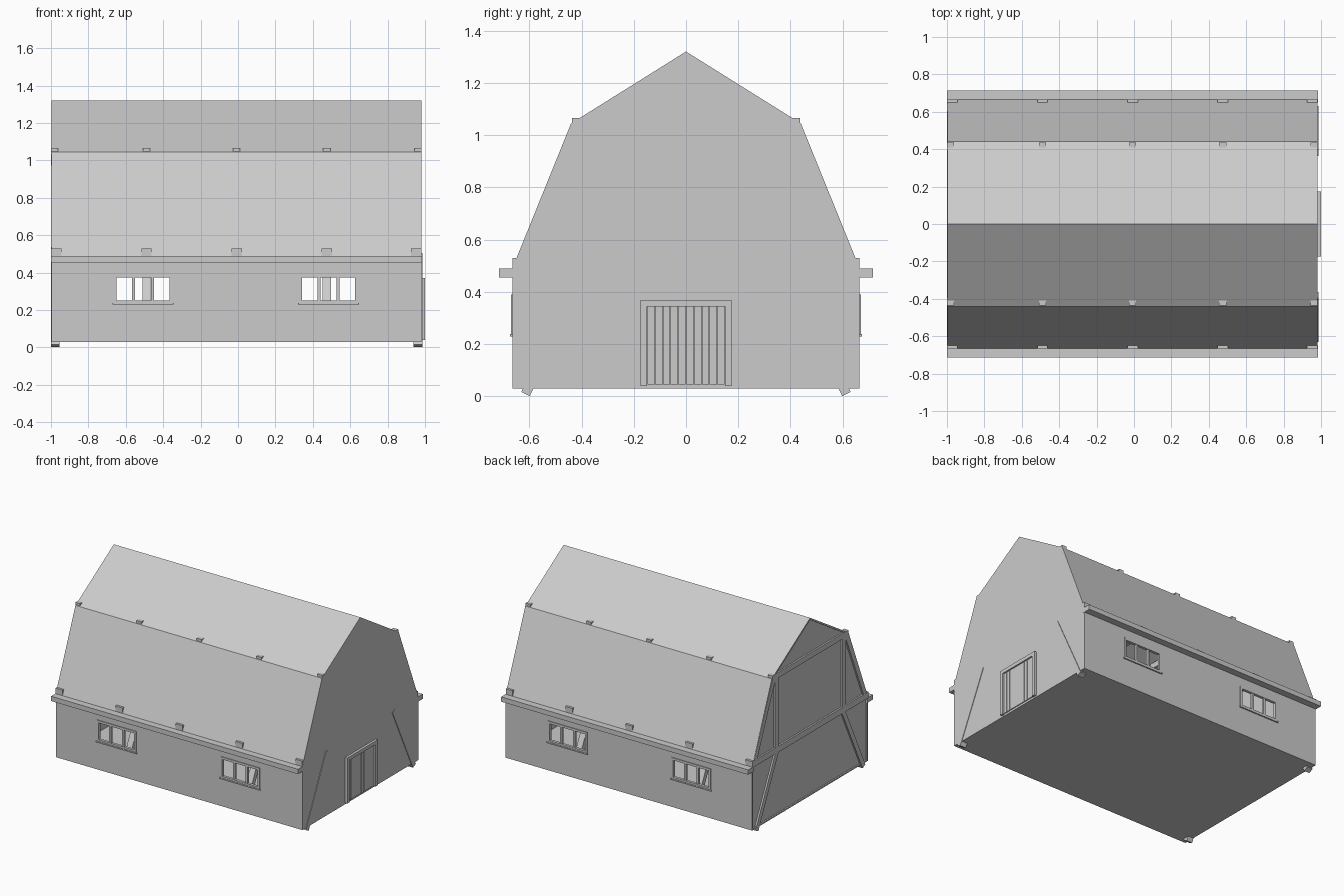
import bpy, bmesh
from mathutils import Vector

if "Cube" in bpy.data.objects:
    bpy.data.objects.remove(bpy.data.objects["Cube"])

X0, X1 = -0.997, 0.982          # ends of roof and long walls
T = 0.012                       # shell thickness
EAVE, KNEE, RIDGE = (0.665, 0.49), (0.44, 1.045), (0.0, 1.32)
SIDES = (-1, 1)


def prism(bm, profile, x0, x1):
    """Extrude a y-z outline along x."""
    a = [bm.verts.new((x0, y, z)) for y, z in profile]
    b = [bm.verts.new((x1, y, z)) for y, z in profile]
    n = len(profile)
    bm.faces.new(a)
    bm.faces.new(b[::-1])
    for i in range(n):
        j = (i + 1) % n
        bm.faces.new((a[i], b[i], b[j], a[j]))


def box(bm, x0, x1, y0, y1, z0, z1):
    prism(bm, [(y0, z0), (y1, z0), (y1, z1), (y0, z1)], x0, x1)


def beam(bm, p, q, w, x0, x1):
    """Straight timber between two y-z points."""
    p, q = Vector(p), Vector(q)
    d = (q - p).normalized()
    n = Vector((-d.y, d.x)) * w / 2
    prism(bm, [tuple(v) for v in (p - n, q - n, q + n, p + n)], x0, x1)


def finish(bm, name):
    bmesh.ops.recalc_face_normals(bm, faces=bm.faces)
    me = bpy.data.meshes.new(name)
    bm.to_mesh(me)
    bm.free()
    ob = bpy.data.objects.new(name, me)
    bpy.context.collection.objects.link(ob)
    return ob


# Floor
bm = bmesh.new()
box(bm, X0, X1, -0.665, 0.665, 0.03, 0.04)
finish(bm, "floor")

# Gambrel roof: two slopes each side
bm = bmesh.new()
for s in SIDES:
    outer = [EAVE, KNEE, RIDGE]
    inner = [(0.652, 0.49), (0.43, 1.037), (0.0, 1.306)]
    for i in range(2):
        quad = [outer[i], outer[i + 1], inner[i + 1], inner[i]]
        prism(bm, [(s * y, z) for y, z in quad], X0, X1)
finish(bm, "roof")

# Gable end walls, the left one set back behind its timber frame
half = [(0.664, 0.03), (0.664, 0.49), (0.439, 1.044)]
outline = half + [(0, 1.319)] + [(-y, z) for y, z in reversed(half)]
for name, a, b in (("left_gable", -0.987, -0.977), ("right_gable", 0.972, X1)):
    bm = bmesh.new()
    prism(bm, outline, a, b)
    finish(bm, name)

# Long walls with window openings
WIN = [-0.498 - 0.01, 0.484]
HW, ZB, ZT = 0.145, 0.248, 0.376
for s, side in zip(SIDES, ("front", "back")):
    ya, yb = s * (0.665 - T), s * 0.665
    bm = bmesh.new()
    box(bm, X0, X1, ya, yb, 0.03, ZB)
    box(bm, X0, X1, ya, yb, ZT, 0.49)
    cuts = [X0, WIN[0] - HW, WIN[0] + HW, WIN[1] - HW, WIN[1] + HW, X1]
    for i in (0, 2, 4):
        box(bm, cuts[i], cuts[i + 1], ya, yb, ZB, ZT)
    finish(bm, side + "_wall")

    # Eave plate
    bm = bmesh.new()
    box(bm, -1.0, 0.983, s * 0.65, s * 0.715, 0.455, 0.49)
    finish(bm, side + "_eave_plate")

    # Window frames, mullions and sills
    for k, c in enumerate(WIN):
        bm = bmesh.new()
        fa, fb = s * 0.65, s * 0.67
        box(bm, c - HW - 0.012, c + HW + 0.012, fa, fb, 0.234, ZB + 0.003)
        box(bm, c - HW - 0.012, c + HW + 0.012, fa, fb, ZT - 0.003, 0.39)
        for t in SIDES:
            xs = sorted((c + t * (HW - 0.003), c + t * (HW + 0.012)))
            box(bm, *xs, fa, fb, ZB, ZT)
            m = c + t * 0.0505
            box(bm, m - 0.008, m + 0.008, fa, s * 0.667, ZB, ZT)
        box(bm, c - HW - 0.018, c + HW + 0.018, fa, s * 0.674, 0.229, 0.238)
        finish(bm, f"{side}_window_{k + 1}")

# Five timber frames, tie ends poking through the roof
for i in range(5):
    c = -0.971 + i * 0.4818
    a, b = c - 0.028, c + 0.028          # wide timbers
    ka, kb = c - 0.019, c + 0.019        # narrow upper timbers
    if i == 0:
        ka, kb = a, a + 0.036
    if i == 4:
        a, b, ka, kb = 0.926, X1 - 0.001, 0.943, X1 - 0.001
    bm = bmesh.new()
    box(bm, a, b, -0.665, 0.665, 0.485, 0.53)          # lower tie
    box(bm, ka, kb, -0.437, 0.437, 1.025, 1.065)       # upper tie
    ends = i in (0, 4)
    for s in SIDES:
        # post, rafter and diagonal brace
        box(bm, ka, kb, s * 0.365, s * 0.405, 0.53, 1.025)
        beam(bm, (s * 0.628, 0.53), (s * 0.412, 1.045), 0.035, ka, kb)
        foot = (0.614, 0.009) if ends else (0.598, 0.045)
        bx = (a, a + 0.045) if i == 0 else (0.937, 0.986) if i == 4 else (c - 0.022, c + 0.022)
        beam(bm, (s * foot[0], foot[1]), (s * 0.379, 0.497), 0.036, *bx)
    finish(bm, f"timber_frame_{i + 1}")

# Door surround on the right end
bm = bmesh.new()
for s in SIDES:
    box(bm, 0.975, 1.0, s * 0.149, s * 0.175, 0.04, 0.37)
box(bm, 0.975, 1.0, -0.149, 0.149, 0.344, 0.37)
finish(bm, "door_surround")

# Door planks with narrow gaps
bm = bmesh.new()
n, w = 10, 0.298 / 10
for i in range(n):
    y = -0.149 + i * w
    box(bm, 0.975, 0.989, y + 0.001, y + w - 0.001, 0.045, 0.344)
finish(bm, "door_planks")
